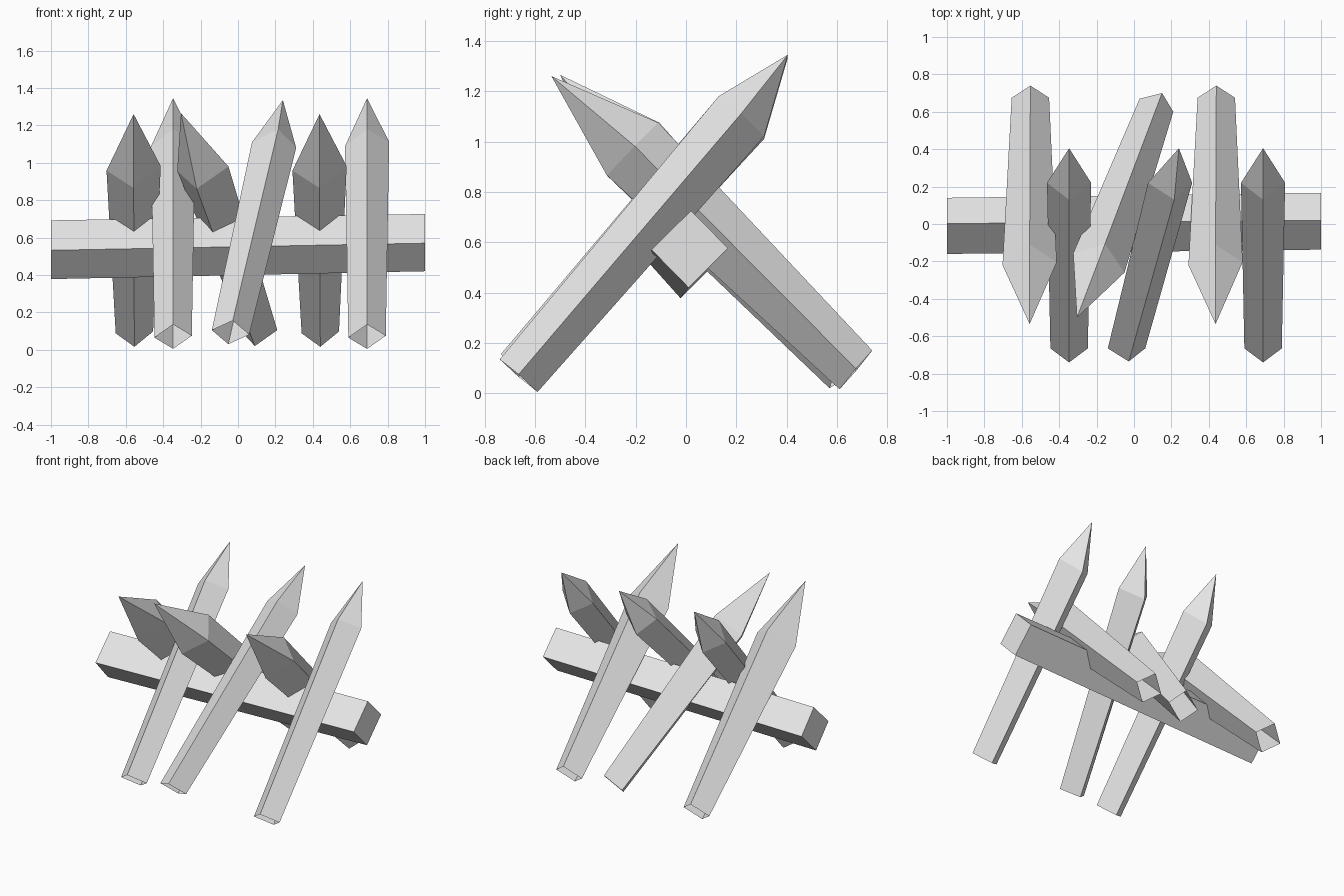
import bpy
import bmesh
from mathutils import Vector

cube = bpy.data.objects.get("Cube")
if cube:
    bpy.data.objects.remove(cube, do_unlink=True)

# One plain grey material
GREY = (0.8, 0.8, 0.8, 1.0)
grey = bpy.data.materials.new("plain grey")
grey.use_nodes = True
grey.diffuse_color = GREY
grey.node_tree.nodes["Principled BSDF"].inputs["Base Color"].default_value = GREY


def diamond(bm, centre, side, up):
    """Ring of four corners: centre plus and minus the two half diagonals."""
    c, s, u = Vector(centre), Vector(side), Vector(up)
    return [bm.verts.new(p) for p in (c + s, c + u, c - s, c - u)]


def bridge(bm, a, b):
    for i in range(len(a)):
        j = (i + 1) % len(a)
        bm.faces.new((a[i], a[j], b[j], b[i]))


def finish(bm, name, location=(0, 0, 0)):
    bmesh.ops.recalc_face_normals(bm, faces=bm.faces)
    mesh = bpy.data.meshes.new(name)
    bm.to_mesh(mesh)
    bm.free()
    mesh.materials.append(grey)
    obj = bpy.data.objects.new(name, mesh)
    obj.location = location
    bpy.context.collection.objects.link(obj)
    return obj


def stake(name, foot, shoulder, tip, x=0):
    """Tapered square stake with a hollow foot and a pointed head."""
    bm = bmesh.new()
    low, high = diamond(bm, *foot), diamond(bm, *shoulder)
    bridge(bm, low, high)
    point = bm.verts.new(tip)
    for i in range(len(high)):
        bm.faces.new((high[i], high[(i + 1) % len(high)], point))
    return finish(bm, name, (x, 0, 0))


# Crossbeam, slightly tilted, closed at both ends
bm = bmesh.new()
right = diamond(bm, (-1, -0.01, 0.535), (0, 0.15, 0.003), (0, 0.012, 0.157))
left = diamond(bm, (1, 0.015, 0.573), (0, 0.152, 0.003), (0, 0.005, 0.153))
bridge(bm, right, left)
bm.faces.new(right)
bm.faces.new(left)
finish(bm, "crossbeam")

# Upright pair of stakes with feet at the front
for label, x in (("right", -0.347), ("left", 0.69)):
    stake("front_foot_stake_" + label,
          foot=((0, -0.665, 0.07), (0.1, 0, 0.005), (0, -0.075, 0.065)),
          shoulder=((0, 0.22, 1.1), (0.118, 0, 0.012), (0, -0.09, 0.08)),
          tip=(0, 0.405, 1.345), x=x)

# Upright pair of stakes with feet at the back
for label, x in (("right", -0.558), ("left", 0.436)):
    stake("back_foot_stake_" + label,
          foot=((0.004, 0.675, 0.093), (0.1, 0, 0.005), (0, 0.065, 0.077)),
          shoulder=((0, -0.212, 0.97), (0.145, 0.008, 0.012), (0, 0.102, 0.105)),
          tip=(0, -0.535, 1.26), x=x)

# Leaning middle stakes, one from each side
stake("front_foot_stake_middle",
      foot=((-0.04, -0.665, 0.093), (0.1, 0, -0.012), (0.012, -0.07, 0.063)),
      shoulder=((0.193, 0.22, 1.095), (0.118, 0, -0.015), (0.022, -0.09, 0.085)),
      tip=(0.24, 0.405, 1.335))
stake("back_foot_stake_middle",
      foot=((0.12, 0.635, 0.095), (0.09, -0.035, 0.01), (0.03, 0.065, 0.075)),
      shoulder=((-0.188, -0.208, 0.968), (0.137, -0.052, 0.012), (0.033, 0.102, 0.107)),
      tip=(-0.305, -0.5, 1.265))
